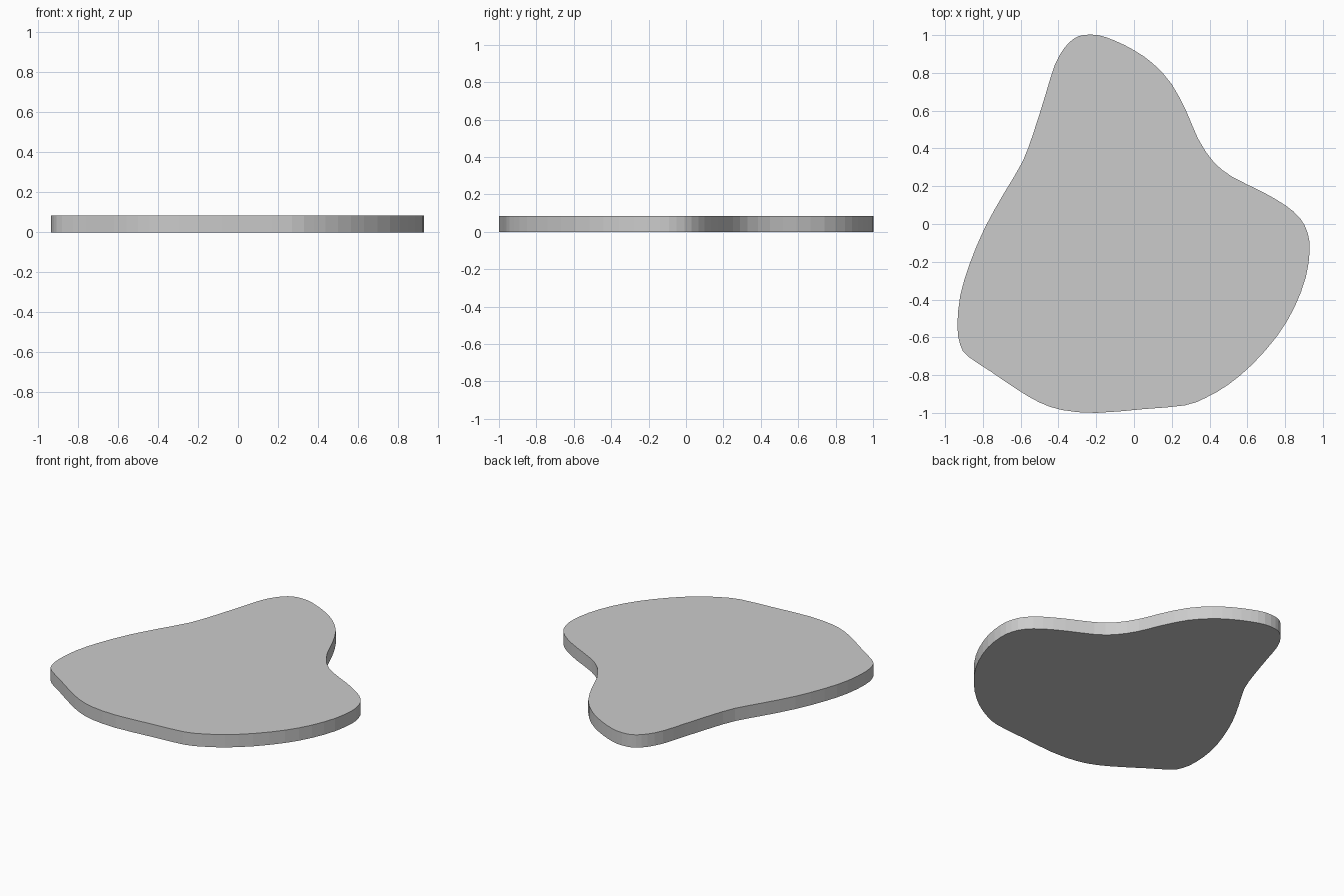
import bpy, bmesh
from mathutils import Vector

if "Cube" in bpy.data.objects:
    bpy.data.objects.remove(bpy.data.objects["Cube"])

THICKNESS = 0.085

# Outline of the slab, clockwise from the back tip
OUTLINE = [
    (-0.27, 1.0), (-0.19, 1.0), (-0.10, 0.97), (0.0, 0.92), (0.10, 0.85),
    (0.20, 0.74), (0.28, 0.59), (0.34, 0.45), (0.42, 0.33), (0.52, 0.25),
    (0.68, 0.17), (0.80, 0.10), (0.88, 0.03), (0.92, -0.05), (0.93, -0.14),
    (0.91, -0.28), (0.85, -0.44), (0.76, -0.59), (0.63, -0.74), (0.50, -0.85),
    (0.38, -0.92), (0.27, -0.96), (0.05, -0.98), (-0.20, -1.0), (-0.38, -0.985),
    (-0.50, -0.945), (-0.62, -0.875), (-0.76, -0.78), (-0.88, -0.70),
    (-0.92, -0.64), (-0.935, -0.54), (-0.92, -0.38), (-0.87, -0.21),
    (-0.79, -0.02), (-0.69, 0.16), (-0.59, 0.33), (-0.53, 0.49),
    (-0.47, 0.68), (-0.42, 0.84), (-0.37, 0.93), (-0.32, 0.98),
]


def smooth_loop(points):
    """Add one Catmull-Rom midpoint between each pair of outline points."""
    p = [Vector(c) for c in points]
    n = len(p)
    result = []
    for i in range(n):
        mid = (9 * (p[i] + p[(i + 1) % n]) - p[i - 1] - p[(i + 2) % n]) / 16
        result += [p[i], mid]
    return result


# Flat free-form slab, extruded straight up
bm = bmesh.new()
base = bm.faces.new([bm.verts.new((v.x, v.y, 0)) for v in smooth_loop(OUTLINE)])
top = bmesh.ops.extrude_face_region(bm, geom=[base], use_keep_orig=True)
bmesh.ops.translate(bm, vec=(0, 0, THICKNESS),
                    verts=[g for g in top["geom"] if isinstance(g, bmesh.types.BMVert)])
bmesh.ops.recalc_face_normals(bm, faces=bm.faces)

mesh = bpy.data.meshes.new("freeform_slab")
bm.to_mesh(mesh)
bm.free()
slab = bpy.data.objects.new("freeform_slab", mesh)
bpy.context.collection.objects.link(slab)
